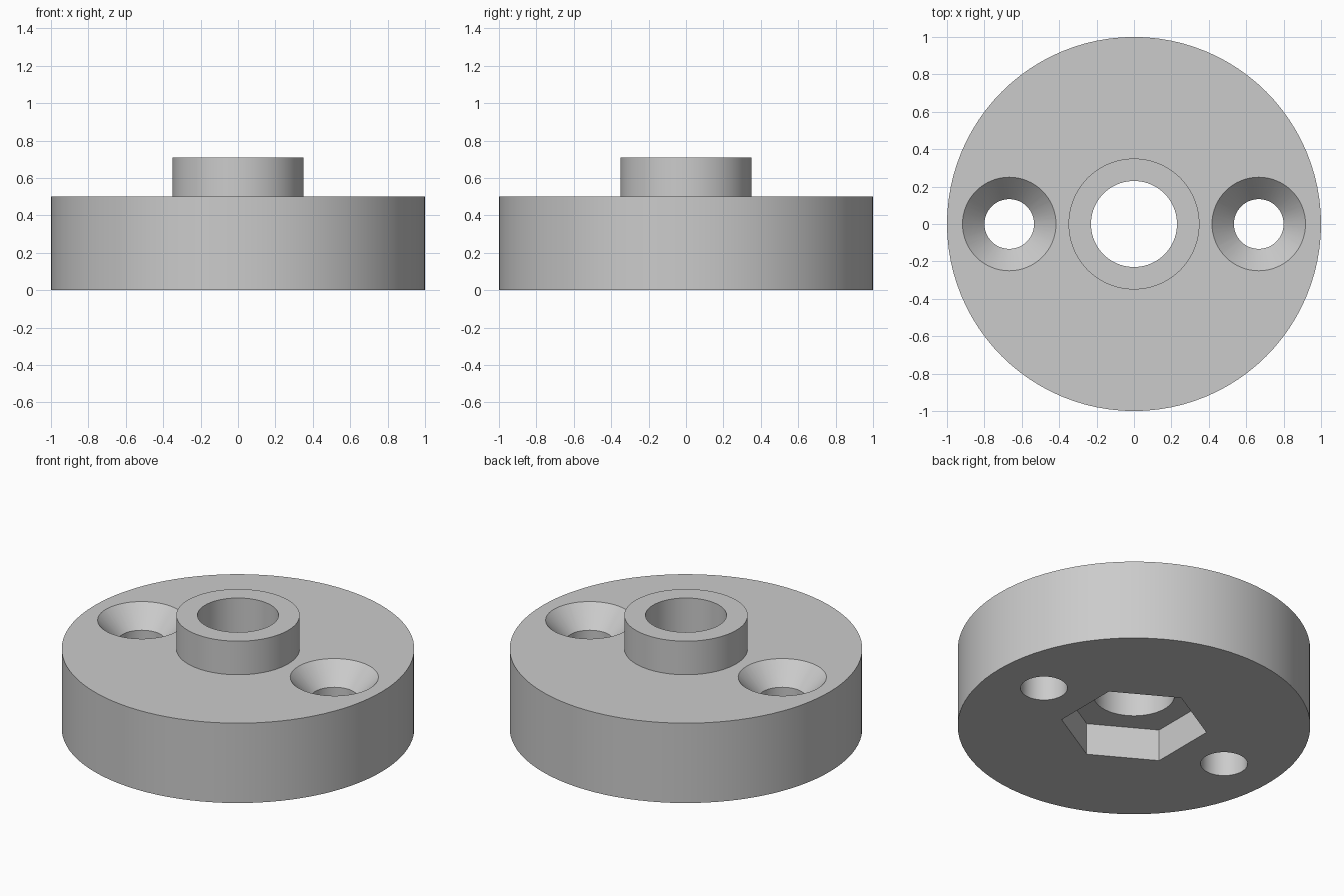
import bpy, bmesh
from math import pi, sin, cos

if "Cube" in bpy.data.objects:
    bpy.data.objects.remove(bpy.data.objects["Cube"], do_unlink=True)

grey = bpy.data.materials.new("plain_grey")
grey.use_nodes = True
colour = (0.6, 0.6, 0.6, 1)
grey.diffuse_color = colour
grey.node_tree.nodes["Principled BSDF"].inputs["Base Color"].default_value = colour


def lathe(name, profile, sides=96, turn=0.0, x=0.0):
    """Closed solid of revolution from (radius, height) pairs, capped at both ends."""
    bm = bmesh.new()
    angles = [turn + 2 * pi * i / sides for i in range(sides)]
    rings = [[bm.verts.new((x + r * cos(a), r * sin(a), z)) for a in angles]
             for r, z in profile]
    for low, high in zip(rings, rings[1:]):
        for i in range(sides):
            j = (i + 1) % sides
            bm.faces.new((low[i], low[j], high[j], high[i]))
    bm.faces.new(rings[0][::-1])
    bm.faces.new(rings[-1])
    mesh = bpy.data.meshes.new(name)
    bm.to_mesh(mesh)
    bm.free()
    mesh.materials.append(grey)
    obj = bpy.data.objects.new(name, mesh)
    bpy.context.collection.objects.link(obj)
    return obj


# Round base with the raised collar
body = lathe("flanged_disc", [(1, 0), (1, 0.5), (0.35, 0.5), (0.35, 0.71)])

# Central bore, hexagonal nut pocket underneath, two countersunk screw holes
cutters = [
    lathe("bore_cutter", [(0.23, -0.1), (0.23, 0.9)]),
    lathe("nut_pocket_cutter", [(0.417, -0.1), (0.417, 0.2)], sides=6, turn=pi / 6),
]
for side, x in (("left", 0.667), ("right", -0.667)):
    screw = [(0.133, -0.1), (0.133, 0.375), (0.297, 0.55)]
    cutters.append(lathe(side + "_screw_hole_cutter", screw, sides=64, x=x))

bpy.context.view_layer.objects.active = body
for cutter in cutters:
    cutter.hide_render = True
    mod = body.modifiers.new(cutter.name, "BOOLEAN")
    mod.operation = "DIFFERENCE"
    mod.solver = "EXACT"
    mod.object = cutter
    bpy.ops.object.modifier_apply(modifier=mod.name)
for cutter in cutters:
    bpy.data.objects.remove(cutter, do_unlink=True)

# Smooth round walls, crisp rims
bpy.ops.object.select_all(action="DESELECT")
body.select_set(True)
bpy.ops.object.shade_smooth_by_angle(angle=pi / 6)
